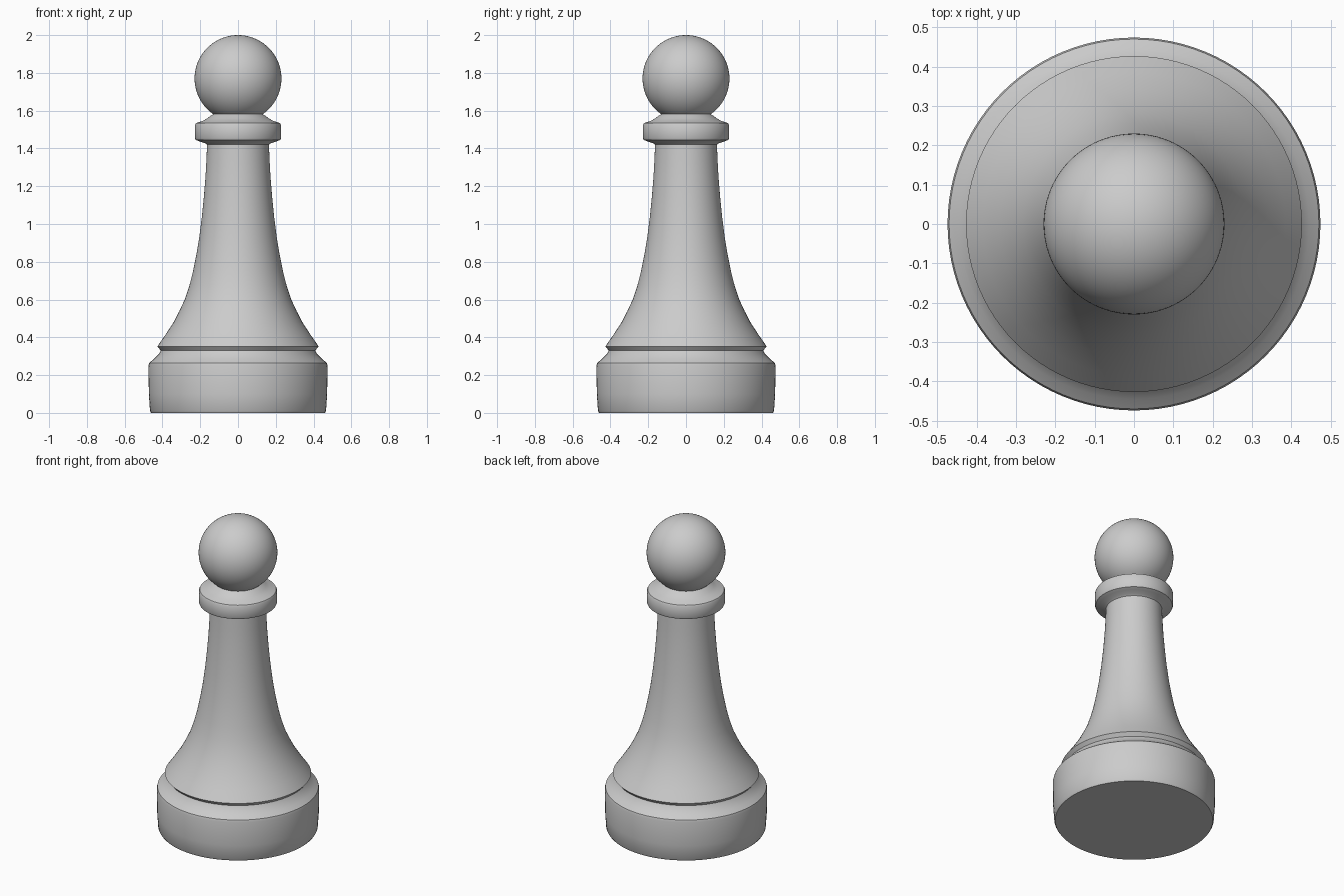
import bpy, bmesh, math

if "Cube" in bpy.data.objects:
    bpy.data.objects.remove(bpy.data.objects["Cube"])

SEGMENTS = 96


def lathe(name, profile, angle=35):
    """Spin an (r, z) profile around the z axis."""
    bm = bmesh.new()
    verts = [bm.verts.new((r, 0, z)) for r, z in profile]
    edges = [bm.edges.new(pair) for pair in zip(verts, verts[1:])]
    bmesh.ops.spin(bm, geom=verts + edges, cent=(0, 0, 0), axis=(0, 0, 1),
                   angle=math.tau, steps=SEGMENTS)
    bmesh.ops.remove_doubles(bm, verts=bm.verts, dist=1e-5)
    bmesh.ops.recalc_face_normals(bm, faces=bm.faces)
    # open shells: make the walls point away from the axis
    out = sum(f.calc_area() * (f.normal.x * f.calc_center_median().x +
                               f.normal.y * f.calc_center_median().y) for f in bm.faces)
    if out < 0:
        bmesh.ops.reverse_faces(bm, faces=bm.faces)
    mesh = bpy.data.meshes.new(name)
    bm.to_mesh(mesh)
    bm.free()
    obj = bpy.data.objects.new(name, mesh)
    bpy.context.collection.objects.link(obj)
    bpy.ops.object.select_all(action='DESELECT')
    obj.select_set(True)
    bpy.context.view_layer.objects.active = obj
    bpy.ops.object.shade_smooth_by_angle(angle=math.radians(angle))
    return obj


# heavy foot with a bevelled shoulder and a groove above it
lathe("base", [(0, 0), (0.46, 0), (0.466, 0.01), (0.472, 0.10), (0.474, 0.25),
               (0.470, 0.265), (0.445, 0.285), (0.420, 0.31), (0.409, 0.33)])

# concave flared stem
lathe("stem", [(0.409, 0.33), (0.427, 0.352), (0.385, 0.412), (0.341, 0.48), (0.31, 0.54),
               (0.282, 0.60), (0.257, 0.675), (0.238, 0.75), (0.220, 0.84), (0.205, 0.93),
               (0.191, 1.04), (0.181, 1.14), (0.172, 1.25), (0.167, 1.34),
               (0.164, 1.42)])

# collar ring under the head
lathe("collar", [(0.164, 1.42), (0.175, 1.428), (0.205, 1.437), (0.224, 1.446),
                 (0.228, 1.455), (0.228, 1.525), (0.223, 1.534), (0.185, 1.547),
                 (0.163, 1.559), (0.145, 1.573), (0.130, 1.582)])

# round head, cut off where it meets the collar
R, CZ = 0.23, 1.77
start = math.asin((1.582 - CZ) / R)
N = 32
arc = [start + (math.pi / 2 - start) * i / N for i in range(N)]
lathe("head", [(R * math.cos(a), CZ + R * math.sin(a)) for a in arc] + [(0, CZ + R)])
